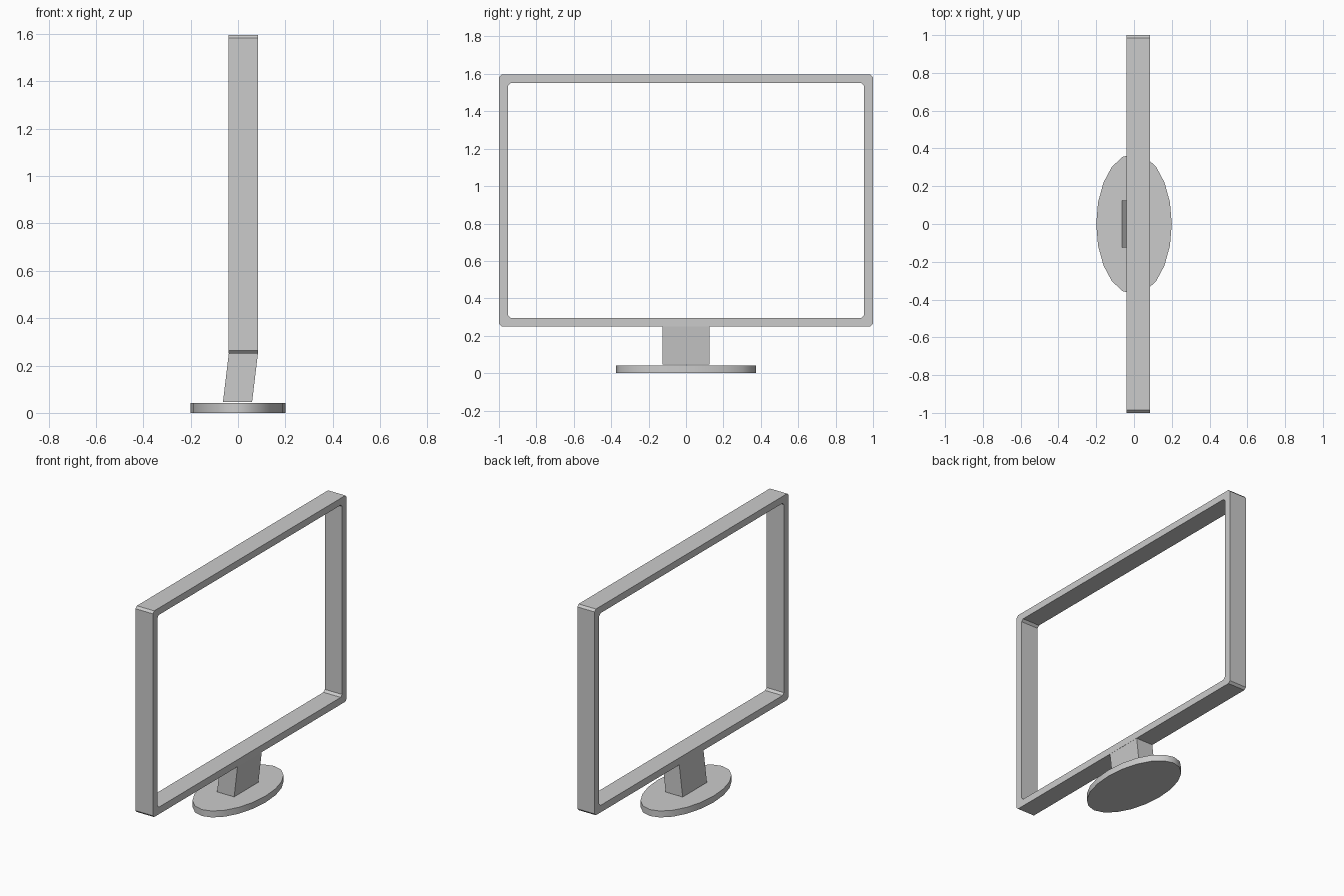
import bpy, bmesh, math

if "Cube" in bpy.data.objects:
    bpy.data.objects.remove(bpy.data.objects["Cube"])


def make_object(name, bm):
    bmesh.ops.recalc_face_normals(bm, faces=bm.faces)
    mesh = bpy.data.meshes.new(name)
    bm.to_mesh(mesh)
    bm.free()
    obj = bpy.data.objects.new(name, mesh)
    bpy.context.collection.objects.link(obj)
    return obj


def clipped_rect(y, z0, z1, c):
    """Rectangle outline in the YZ plane with cut corners."""
    return [(-y + c, z0), (y - c, z0), (y, z0 + c), (y, z1 - c),
            (y - c, z1), (-y + c, z1), (-y, z1 - c), (-y, z0 + c)]


# Screen surround: an open ring with cut corners inside and out
bm = bmesh.new()
X0, X1 = -0.04, 0.085
outer = clipped_rect(1.0, 0.25, 1.596, 0.014)
inner = clipped_rect(0.952, 0.296, 1.551, 0.014)
loops = [[bm.verts.new((x, y, z)) for y, z in outline]
         for outline, x in ((outer, X0), (outer, X1), (inner, X1), (inner, X0))]
for a, b in zip(loops, loops[1:] + loops[:1]):
    for i in range(8):
        j = (i + 1) % 8
        bm.faces.new((a[i], a[j], b[j], b[i]))
make_object("screen_frame", bm)

# Leaning neck: a sheared block between base and frame
bm = bmesh.new()
bmesh.ops.create_cube(bm, size=1.0)
for v in bm.verts:
    top = v.co.z > 0
    middle = 0.0225 if top else -0.002
    v.co = (middle + v.co.x * 0.123, v.co.y * 0.25, 0.25 if top else 0.046)
make_object("neck", bm)

# Oval base: a 20-sided disc stretched along the screen width
bpy.ops.mesh.primitive_cylinder_add(vertices=20, radius=1, depth=1)
base = bpy.context.object
base.name = "base"
for v in base.data.vertices:
    v.co = (v.co.x * 0.2, v.co.y * 0.373, (v.co.z + 0.5) * 0.042)
bpy.ops.object.shade_smooth_by_angle(angle=math.radians(40))
